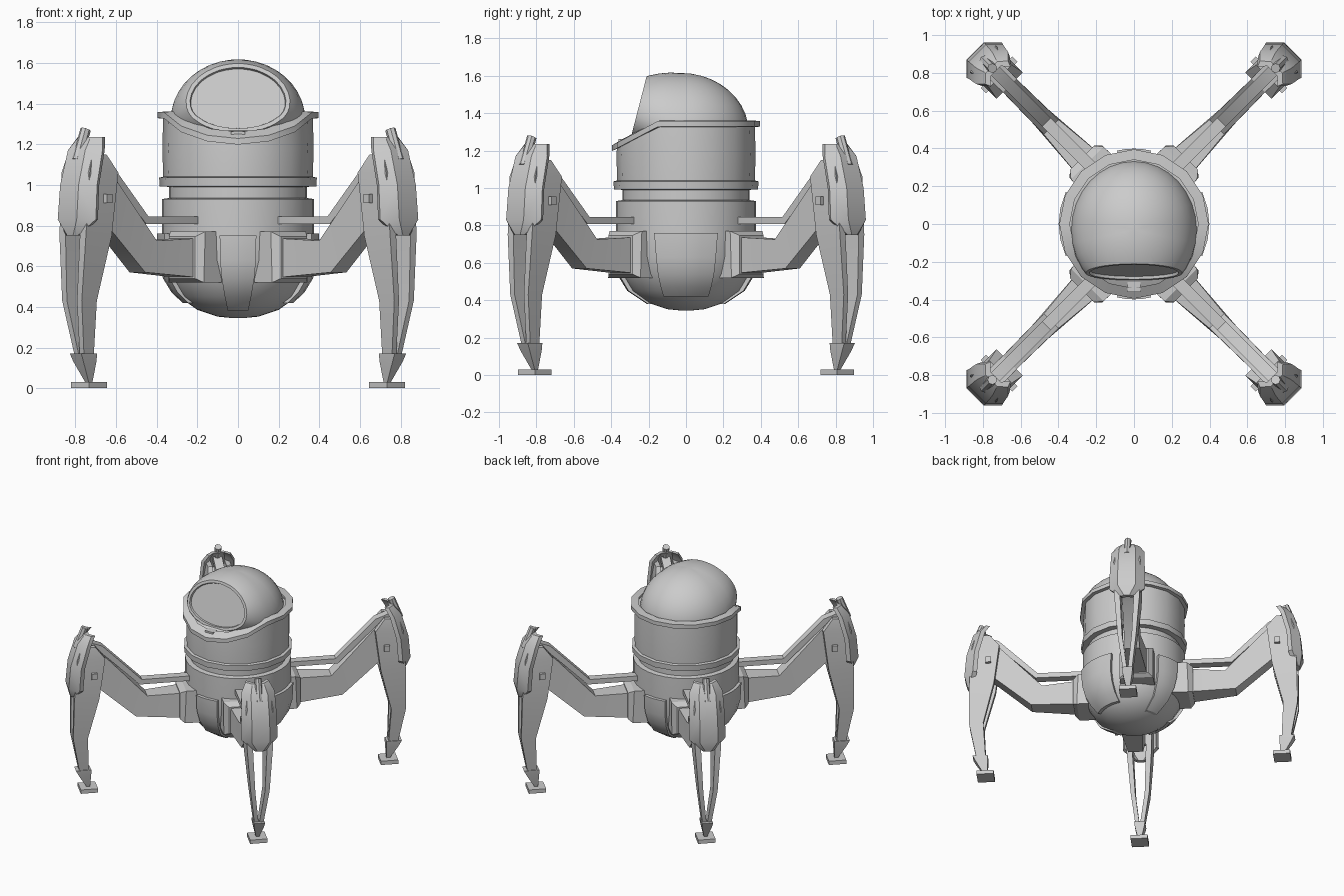
import bpy, bmesh
from math import sin, cos, asin, pi
from mathutils import Vector

if "Cube" in bpy.data.objects:
    bpy.data.objects.remove(bpy.data.objects["Cube"])


def finish(name, bm):
    bmesh.ops.recalc_face_normals(bm, faces=bm.faces[:])
    me = bpy.data.meshes.new(name)
    bm.to_mesh(me)
    bm.free()
    ob = bpy.data.objects.new(name, me)
    bpy.context.collection.objects.link(ob)
    return ob


def loft(name, rings, xf=lambda p: p):
    """Skin closed rings of points and cap both ends."""
    bm = bmesh.new()
    vs = [[bm.verts.new(xf(p)) for p in r] for r in rings]
    n = len(vs[0])
    for a, b in zip(vs, vs[1:]):
        for i in range(n):
            j = (i + 1) % n
            bm.faces.new((a[i], a[j], b[j], b[i]))
    bm.faces.new(vs[0][::-1])
    bm.faces.new(vs[-1])
    return finish(name, bm)


def circle(r, z, n=16, slant=0):
    pts = []
    for i in range(n):
        x, y = r * cos(2 * pi * i / n), r * sin(2 * pi * i / n)
        pts.append((x, y, z - slant * max(0, -0.15 - y)))
    return pts


def rect(s0, s1, w0, w1, z):
    return [(s0, w0, z), (s1, w0, z), (s1, w1, z), (s0, w1, z)]


def cross(st, zt, sb, zb, w):
    return [(st, -w, zt), (st, w, zt), (sb, w, zb), (sb, -w, zb)]


# Lower body bowl
bowl = [(.03, .345), (.1, .352), (.2, .385), (.29, .45), (.345, .54), (.37, .63),
        (.375, .75), (.375, .93), (.34, .935), (.34, 1.0)]
loft("lower_body", [circle(r, z, 32) for r, z in bowl])

# Upper body with ring, and a top that dips at the front
loft("body_ring", [circle(r, z) for r, z in
                   [(.33, .99), (.385, .992), (.388, 1.035), (.36, 1.042)]])
loft("upper_body", [circle(.368, 1.03), circle(.372, 1.18)] +
     [circle(r, 1.345, slant=.53) for r in (.368, .2)])
loft("top_flange", [circle(r, z, slant=.53) for r, z in
                    [(.36, 1.325), (.395, 1.328), (.395, 1.358), (.34, 1.362), (.34, 1.33)]])


# Curved panels around the bowl
def bowl_radius(z):
    for (r0, z0), (r1, z1) in zip(bowl, bowl[1:]):
        if z0 <= z <= z1:
            return r0 + (r1 - r0) * (z - z0) / (z1 - z0)


def panel(name, rows, ang):
    rings = []
    for z, hw in rows:
        ring = []
        for off, steps in ((.024, (-1, -.5, 0, .5, 1)), (-.03, (1, .5, 0, -.5, -1))):
            r = bowl_radius(z) + off
            for t in steps:
                a = ang + asin(t * hw / (bowl_radius(z) + .024))
                ring.append((r * cos(a), r * sin(a), z))
        rings.append(ring)
    loft(name, rings)


narrow = [(.75, .09), (.63, .088), (.54, .08), (.45, .065), (.38, .05)]
wide = [(.76, .17), (.63, .16), (.54, .15), (.47, .135), (.42, .12)]
panel("front_panel", narrow, -pi / 2)
panel("back_panel", narrow, pi / 2)
panel("right_panel", wide, 0)
panel("left_panel", wide, pi)

# Head dome, cut flat at the front for the lens
bm = bmesh.new()
bmesh.ops.create_uvsphere(bm, u_segments=32, v_segments=20, radius=1)
for v in bm.verts:
    y = .365 * v.co.y - .03
    d = max(0, -.03 - y)
    h = (.315 - .25 * d) if v.co.z > 0 else .2
    v.co = (.335 * v.co.x, y, 1.3 + .35 * d + v.co.z * h)
cut = bmesh.ops.bisect_plane(bm, geom=bm.verts[:] + bm.edges[:] + bm.faces[:],
                             plane_co=(0, -.255, 1.425), plane_no=(0, -.97, .25),
                             clear_outer=True)
edges = [e for e in cut["geom_cut"] if isinstance(e, bmesh.types.BMEdge)]
lens = bmesh.ops.edgeloop_fill(bm, edges=edges)["faces"]
bmesh.ops.recalc_face_normals(bm, faces=bm.faces[:])
bmesh.ops.inset_region(bm, faces=lens, thickness=.02)
bmesh.ops.inset_region(bm, faces=lens, thickness=.004, depth=-.015)
finish("head_dome", bm)

# Small block below the lens
loft("lens_block", [rect(-.035, .035, -.36, -.29, z) for z in (1.21, 1.262)])

# Four legs: s runs outward at 45 degrees, w across the leg
for sx, sy, tag in ((1, 1, "back_right"), (-1, 1, "back_left"),
                    (1, -1, "front_right"), (-1, -1, "front_left")):
    def xf(p, sx=sx, sy=sy):
        s, w, z = p
        return Vector((sx * (s - w) * .7071, sy * (.075 + (s + w) * .7071), z))

    # Hip pad and upper arm
    loft(tag + "_hip", [cross(.24, .77, .24, .52, .125), cross(.35, .77, .36, .52, .122),
                        cross(.39, .745, .39, .54, .09)], xf)
    loft(tag + "_arm", [cross(.3, .74, .3, .54, .085), cross(.62, .725, .70, .57, .055),
                        cross(.93, 1.06, .97, .81, .05), cross(1.1, 1.1, 1.1, .85, .05)], xf)
    # Thin bar above the arm
    loft(tag + "_bar", [cross(.28, .845, .28, .807, .032), cross(.655, .845, .67, .807, .032),
                        cross(.94, 1.13, .96, 1.09, .032), cross(1.1, 1.19, 1.1, 1.15, .032)], xf)
    # Pair of lower leg plates with bolts
    for m, side in ((1, "a"), (-1, "b")):
        rows = [(1.0, 1.1, .05, .085, 1.15), (.93, 1.13, .05, .098, 1.06),
                (.97, 1.15, .05, .092, .75), (1.05, 1.155, .035, .068, .43),
                (1.035, 1.1, .0, .03, .14)]
        loft(f"{tag}_shin_{side}", [rect(a, b, m * c, m * d, z) for a, b, c, d, z in rows], xf)
        loft(f"{tag}_bolt_{side}", [rect(.99, 1.03, m * .08, m * .118, z) for z in (.91, .955)], xf)
    # Ankle spike and foot
    loft(tag + "_spike", [rect(1.02, 1.13, -.04, .04, .17), rect(1.02, 1.11, -.035, .035, .13),
                          rect(1.025, 1.045, -.01, .01, .02)], xf)
    loft(tag + "_foot", [rect(.975, 1.1, -.0625, .0625, z) for z in (0, .03)], xf)
    # Knee armour
    rings = []
    for z, s, w in ((1.235, 1.08, .085), (1.17, 1.135, .12), (1.0, 1.185, .128),
                    (.83, 1.2, .132), (.75, 1.18, .04)):
        d = .6 * w
        outer = [(s - d, -w), (s - .012, -.5 * w), (s - .012, .5 * w), (s - d, w)]
        inner = [(a - .03, b * .88) for a, b in outer[::-1]]
        rings.append([(a, b, z) for a, b in outer + inner])
    loft(tag + "_armour", rings, xf)
    # Pin on top
    loft(tag + "_pin", [[(s + .025 * cos(k * pi / 4), .025 * sin(k * pi / 4),
                          z + .01 * cos(k * pi / 4)) for k in range(8)]
                        for s, z in ((1.12, 1.12), (1.06, 1.272))], xf)

# Smooth shading with sharp creases
bpy.ops.object.select_all(action="SELECT")
bpy.context.view_layer.objects.active = bpy.context.collection.objects[0]
bpy.ops.object.shade_smooth_by_angle(angle=.55)
